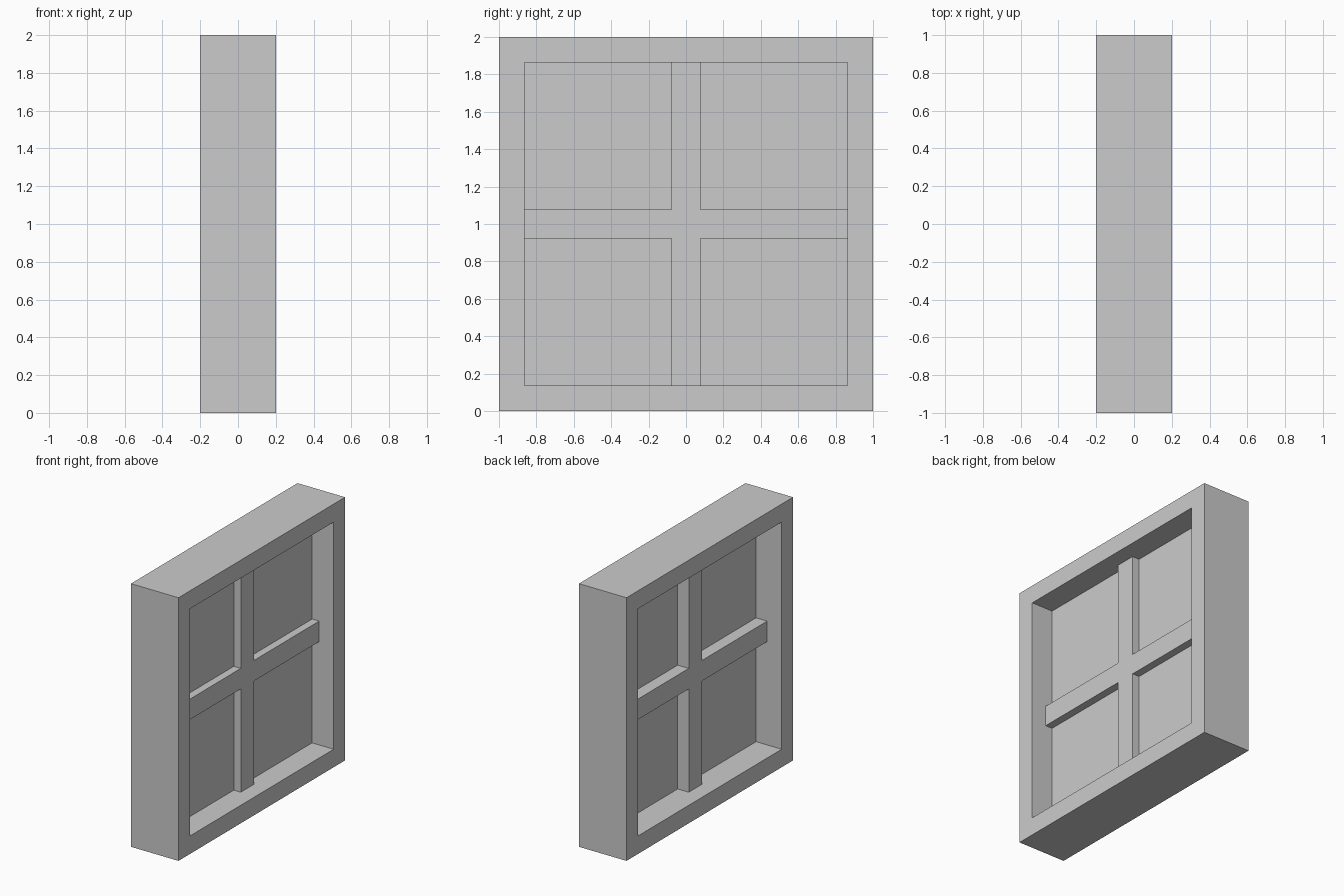
import bpy, bmesh

if "Cube" in bpy.data.objects:
    bpy.data.objects.remove(bpy.data.objects["Cube"])

HALF = 1.0      # half outer size
INNER = 0.863   # half opening size
DEPTH = 0.2     # half frame depth
BAR = 0.078     # half bar width and depth


def make_object(name, bm):
    bmesh.ops.recalc_face_normals(bm, faces=bm.faces)
    mesh = bpy.data.meshes.new(name)
    bm.to_mesh(mesh)
    bm.free()
    obj = bpy.data.objects.new(name, mesh)
    obj.location.z = HALF
    bpy.context.collection.objects.link(obj)
    return obj


def square(r):
    return [(-r, -r), (r, -r), (r, r), (-r, r)]


def extruded(name, outline, x0, x1):
    """Extrude a (y, z) outline along x."""
    bm = bmesh.new()
    face = bm.faces.new([bm.verts.new((x0, y, z)) for y, z in outline])
    ext = bmesh.ops.extrude_face_region(bm, geom=[face], use_keep_orig=True)
    verts = [v for v in ext["geom"] if isinstance(v, bmesh.types.BMVert)]
    bmesh.ops.translate(bm, verts=verts, vec=(x1 - x0, 0, 0))
    return make_object(name, bm)


# Outer frame: a rectangular section swept around the four corners
bm = bmesh.new()
section = [(HALF, -DEPTH), (HALF, DEPTH), (INNER, DEPTH), (INNER, -DEPTH)]
rings = [[bm.verts.new((x, sy * r, sz * r)) for r, x in section]
         for sy, sz in square(1)]
for i in range(4):
    a, b = rings[i], rings[(i + 1) % 4]
    for j in range(4):
        k = (j + 1) % 4
        bm.faces.new((a[j], a[k], b[k], b[j]))
make_object("window_frame", bm)

# Crossed glazing bars as one plus-shaped solid
cross = []
for c, s in [(1, 0), (0, 1), (-1, 0), (0, -1)]:
    for y, z in [(INNER, -BAR), (INNER, BAR), (BAR, BAR)]:
        cross.append((c * y - s * z, s * y + c * z))
extruded("glazing_bars", cross, -BAR, BAR)

# Thin pane set slightly off centre
extruded("window_pane", square(INNER), 0.015, 0.019)
